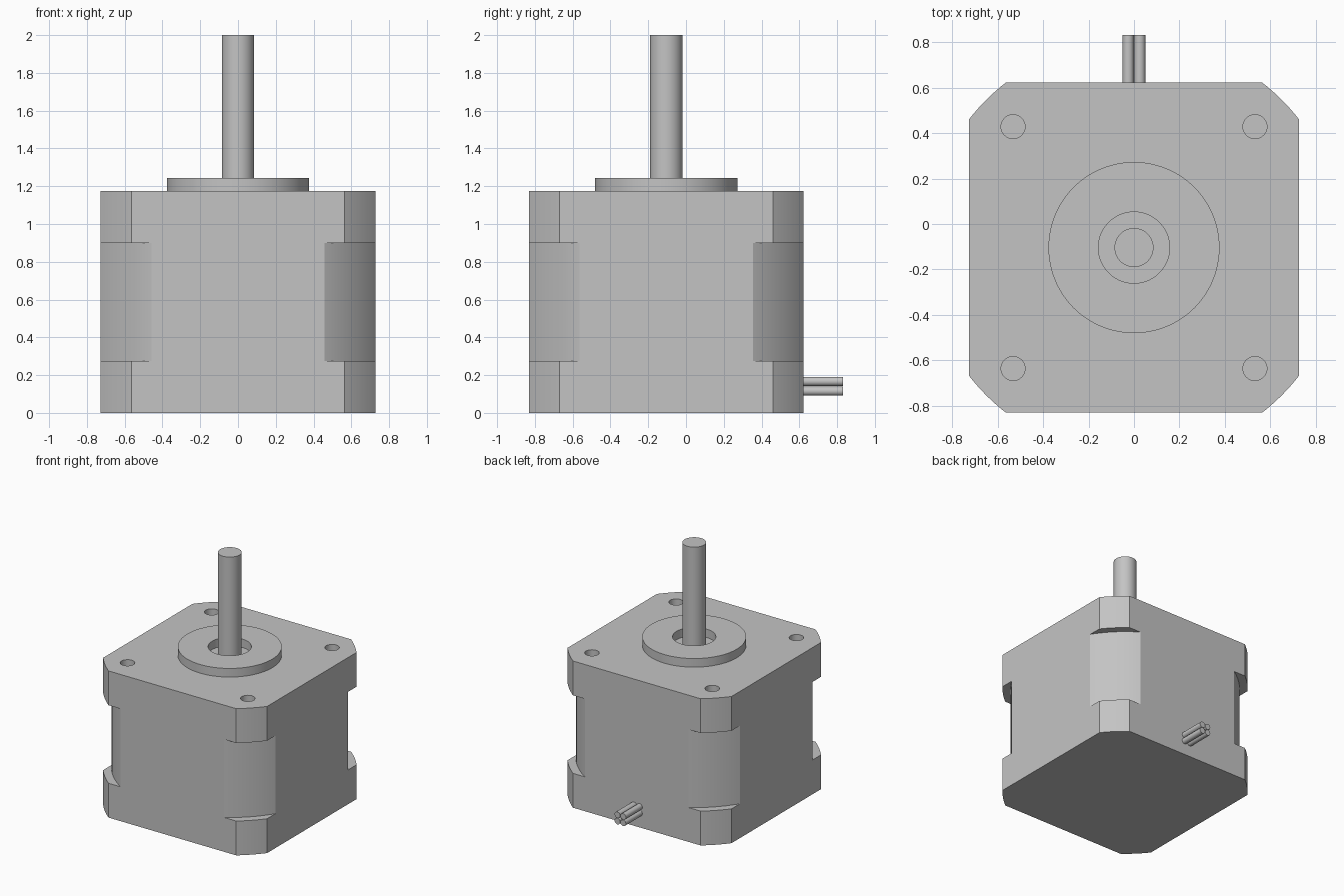
import bpy
import math

cube = bpy.data.objects.get("Cube")
if cube:
    bpy.data.objects.remove(cube, do_unlink=True)

CY = -0.104          # motor axis position in y
HALF = 0.727         # half width of the square body
BODY_TOP = 1.175
BOSS_TOP = 1.244

metal = bpy.data.materials.new("plain grey metal")
metal.use_nodes = True
grey = (0.55, 0.55, 0.55, 1)
metal.diffuse_color = grey
metal.node_tree.nodes["Principled BSDF"].inputs["Base Color"].default_value = grey


def lathe(name, profile, sides=64, location=(0, CY, 0), rotation=(0, 0, 0)):
    """Turn a list of (radius, height) points into a closed solid."""
    verts, faces = [], []
    for r, z in profile:
        for i in range(sides):
            a = 2 * math.pi * i / sides
            verts.append((r * math.cos(a), r * math.sin(a), z))
    for k in range(len(profile) - 1):
        for i in range(sides):
            j = (i + 1) % sides
            a, b = k * sides, (k + 1) * sides
            faces.append((a + i, a + j, b + j, b + i))
    faces.append(tuple(reversed(range(sides))))
    last = (len(profile) - 1) * sides
    faces.append(tuple(range(last, last + sides)))
    mesh = bpy.data.meshes.new(name)
    mesh.from_pydata(verts, [], faces)
    mesh.materials.append(metal)
    obj = bpy.data.objects.new(name, mesh)
    obj.location, obj.rotation_euler = location, rotation
    bpy.context.collection.objects.link(obj)
    return obj


def smooth(obj, angle=25):
    bpy.ops.object.select_all(action='DESELECT')
    obj.select_set(True)
    bpy.context.view_layer.objects.active = obj
    bpy.ops.object.shade_smooth_by_angle(angle=math.radians(angle))


def boolean(obj, cutter, operation):
    """Apply a boolean and discard the cutter."""
    bpy.context.view_layer.objects.active = obj
    mod = obj.modifiers.new("cut", 'BOOLEAN')
    mod.operation, mod.solver, mod.object = operation, 'EXACT', cutter
    bpy.ops.object.modifier_apply(modifier=mod.name)
    bpy.data.objects.remove(cutter, do_unlink=True)


# Body: square block whose corners are turned down, deeper around the waist
bpy.ops.mesh.primitive_cube_add(size=1, location=(0, CY, BODY_TOP / 2))
body = bpy.context.object
body.name = "motor_body"
body.scale = (2 * HALF, 2 * HALF, BODY_TOP)
bpy.ops.object.transform_apply(location=False, rotation=False, scale=True)
body.data.materials.append(metal)
OUTER, WAIST, LOW, HIGH = 0.921, 0.86, 0.275, 0.9
turned = lathe("corner_form", [(OUTER, -0.1), (OUTER, LOW), (WAIST, LOW),
                               (WAIST, HIGH), (OUTER, HIGH), (OUTER, 1.3)], 128)
boolean(body, turned, 'INTERSECT')

# Four blind screw holes in the top face
for sx in (-1, 1):
    for sy in (-1, 1):
        hole = lathe("hole_form", [(0.053, BODY_TOP - 0.155), (0.053, BODY_TOP + 0.1)],
                     32, (sx * 0.533, CY + sy * 0.533, 0))
        boolean(body, hole, 'DIFFERENCE')
smooth(body)

# Raised round boss with a recess around the shaft
boss = lathe("front_boss", [(0.377, BODY_TOP), (0.377, BOSS_TOP),
                            (0.157, BOSS_TOP), (0.157, BODY_TOP + 0.002)], 96)
smooth(boss)

# Output shaft
smooth(lathe("shaft", [(0.086, BODY_TOP), (0.086, 2.0)], 48))

# Bundle of four short wires leaving the back
for n, (sx, sz) in enumerate([(-1, -1), (1, -1), (-1, 1), (1, 1)]):
    wire = lathe(f"wire_{n + 1}", [(0.0245, 0), (0.0245, 0.23)], 24,
                 (sx * 0.0255, 0.602, 0.141 + sz * 0.0255), (-math.pi / 2, 0, 0))
    smooth(wire)
